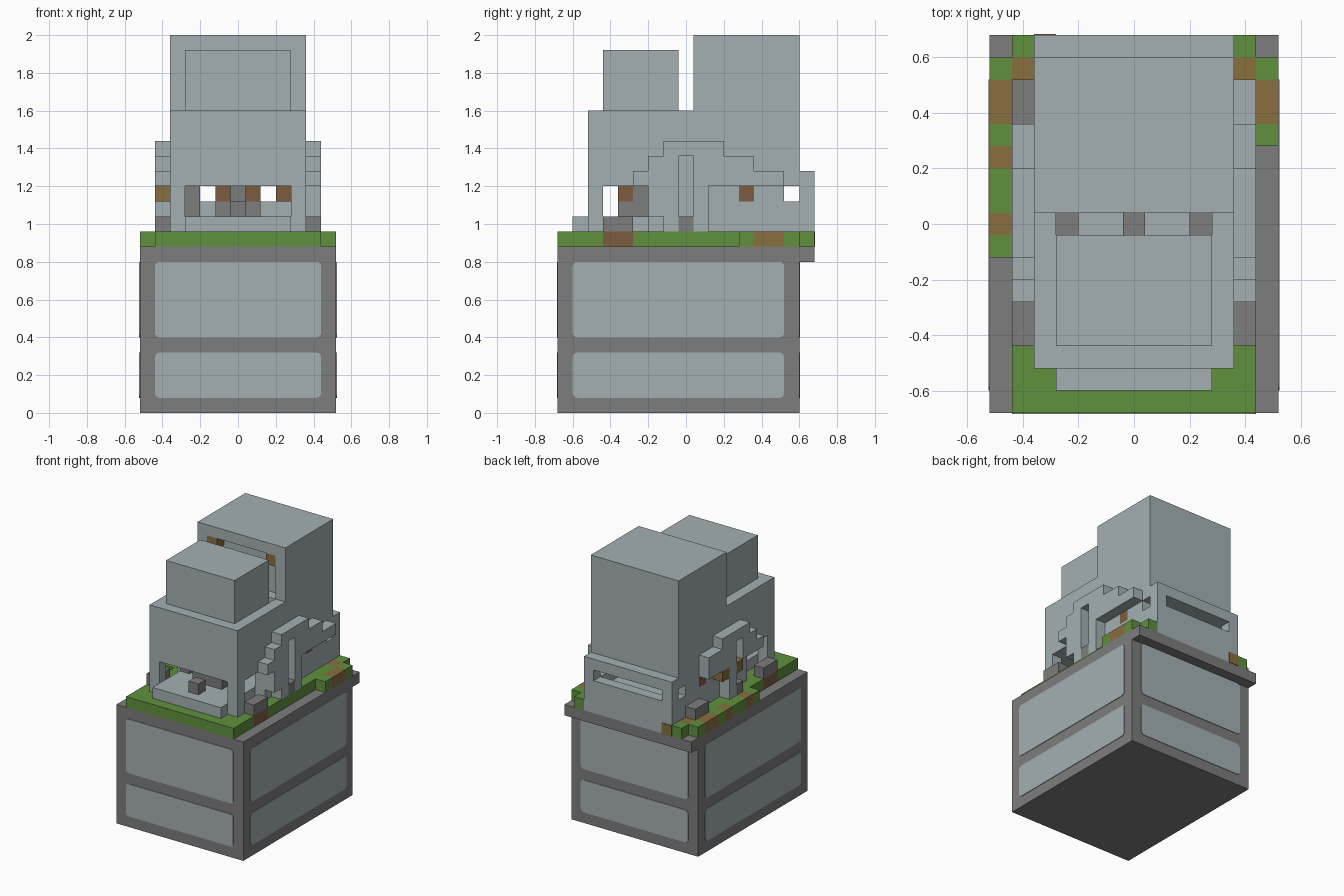
import bpy, bmesh, math

U = 0.08  # size of one building block

cube = bpy.data.objects.get("Cube")
if cube:
    bpy.data.objects.remove(cube, do_unlink=True)


def material(name, r, g, b):
    m = bpy.data.materials.new(name)
    m.use_nodes = True
    m.diffuse_color = (r, g, b, 1)
    m.node_tree.nodes["Principled BSDF"].inputs["Base Color"].default_value = (r, g, b, 1)
    return m


STONE = material("dark stone", 0.205, 0.205, 0.205)
PALE = material("pale stone", 0.367, 0.434, 0.451)
GRASS = material("grass green", 0.117, 0.283, 0.048)
EARTH = material("earth brown", 0.25, 0.156, 0.048)
CLAY = material("red clay", 0.205, 0.107, 0.051)


def finish(name, bm, mat):
    bmesh.ops.recalc_face_normals(bm, faces=bm.faces)
    me = bpy.data.meshes.new(name)
    bm.to_mesh(me)
    bm.free()
    me.materials.append(mat)
    bpy.context.collection.objects.link(bpy.data.objects.new(name, me))


def blocks(name, mat, boxes, mirror=False):
    """Boxes given in block units as x range, y range, z range."""
    bm = bmesh.new()
    for (x0, x1), (y0, y1), (z0, z1) in boxes:
        spans = [(x0, x1), (-x1, -x0)] if mirror else [(x0, x1)]
        for a, b in spans:
            vs = bmesh.ops.create_cube(bm, size=1)["verts"]
            for v in vs:
                v.co = (U * ((a + b) / 2 + v.co.x * (b - a)),
                        U * ((y0 + y1) / 2 + v.co.y * (y1 - y0)),
                        U * ((z0 + z1) / 2 + v.co.z * (z1 - z0)))
    finish(name, bm, mat)


# Plinth with a ledge at the back
blocks("plinth", STONE, [((-6.5, 6.5), (-8.5, 7.5), (0, 11)),
                         ((-6.5, 6.5), (7.5, 8.5), (10, 11))])


# Rounded pale panels, two on each side of the plinth
def panel(bm, half, centre, z0, z1, place):
    r, outline = 0.025, []
    corners = [(half - r, z1 - r), (r - half, z1 - r), (r - half, z0 + r), (half - r, z0 + r)]
    for q, (cx, cz) in enumerate(corners):
        for k in range(4):
            a = (q + k / 3) * math.pi / 2
            outline.append((centre + cx + r * math.cos(a), cz + r * math.sin(a)))
    inner = [bm.verts.new(place(u, z, -0.004)) for u, z in outline]
    outer = [bm.verts.new(place(u, z, 0.004)) for u, z in outline]
    bm.faces.new(inner)
    bm.faces.new(outer)
    for i in range(len(outline)):
        j = i - 1
        bm.faces.new((inner[j], inner[i], outer[i], outer[j]))


bm = bmesh.new()
for z0, z1 in ((1 * U, 4 * U), (5 * U, 10 * U)):
    panel(bm, 5.5 * U, 0, z0, z1, lambda u, z, d: (u, -8.5 * U - d, z))
    panel(bm, 5.5 * U, 0, z0, z1, lambda u, z, d: (u, 7.5 * U + d, z))
    panel(bm, 7 * U, -0.5 * U, z0, z1, lambda u, z, d: (6.5 * U + d, u, z))
    panel(bm, 7 * U, -0.5 * U, z0, z1, lambda u, z, d: (-6.5 * U - d, u, z))
finish("plinth_panels", bm, PALE)

# Turf layer
G = (11, 12)
R, L = (4.5, 5.5), (-5.5, -4.5)
RO, LO = (5.5, 6.5), (-6.5, -5.5)
blocks("turf", GRASS, [
    ((-4.5, 4.5), (-8.5, 7.5), G),
    (R, (-8.5, -5.5), G), (R, (-3.5, 6.5), G), (R, (7.5, 8.5), G),
    (L, (-8.5, -5.5), G), (L, (-3.5, 6.5), G), (L, (7.5, 8.5), G),
    (RO, (3.5, 4.5), G), (RO, (6.5, 7.5), G),
    (LO, (-1.5, -0.5), G), (LO, (0.5, 2.5), G), (LO, (3.5, 4.5), G), (LO, (6.5, 7.5), G)])
blocks("earth_patches", EARTH, [
    (RO, (4.5, 6.5), G), (LO, (-0.5, 0.5), G), (LO, (2.5, 3.5), G), (LO, (4.5, 6.5), G),
    (R, (6.5, 7.5), G), (L, (6.5, 7.5), G),
    ((-4.5, -3.5), (8.45, 8.55), G)])
blocks("clay_patches", CLAY, [(R, (-5.5, -3.5), G), (L, (-5.5, -3.5), G)])

# Main hall: floor, low walls with openings, solid upper storey
blocks("hall_floor", PALE, [((-3.5, 3.5), (-7.5, 7.5), (12, 13))])
W = (3.5, 4.5)
blocks("hall_walls", PALE, [
    (W, (-6.5, -5.5), (12, 15)),
    (W, (-2.5, 3.5), (12, 15)),
    (W, (3.5, 7.5), (12, 14)),
    ((2.5, 4.5), (4.5, 6.5), (14, 15))], mirror=True)
blocks("hall_upper", PALE, [
    ((-4.5, 4.5), (-6.5, 7.5), (15, 19)),
    ((-4.5, 4.5), (-6.5, -0.5), (19, 20)),
    ((-4.5, 4.5), (0.5, 7.5), (19, 20)),
    ((-4.5, -3.5), (-0.5, 0.5), (19, 20)),
    ((3.5, 4.5), (-0.5, 0.5), (19, 20))])
blocks("roof_slot_stones", STONE, [
    ((x - 0.5, x + 0.5), (-0.5, 0.5), (19, 19.3)) for x in (-3, 0, 3)])

# Back wall with a long slot
blocks("back_wall", PALE, [
    ((-4.5, 4.5), (7.5, 8.5), (11, 14)), ((-4.5, 4.5), (7.5, 8.5), (15, 16)),
    ((-4.5, -3.5), (7.5, 8.5), (14, 15)), ((3.5, 4.5), (7.5, 8.5), (14, 15))])

# Roof blocks: small one in front, tall one with a recess behind
blocks("front_roof_block", PALE, [((-3.5, 3.5), (-5.5, -0.5), (20, 24))])
blocks("rear_roof_block", PALE, [
    ((-4.5, 4.5), (1.5, 7.5), (20, 25)), ((-4.5, 4.5), (0.5, 1.5), (24, 25)),
    ((-4.5, -3.5), (0.5, 1.5), (20, 24)), ((3.5, 4.5), (0.5, 1.5), (20, 24))])
blocks("recess_blocks", EARTH, [((2.5, 3.5), (0.5, 1.5), (23, 24))], mirror=True)

# Stones seen inside the hall
blocks("inner_stones", STONE, [
    ((-1.5, 1.5), (-4.5, -2.5), (13, 14)), ((-1.5, 1.5), (-3.5, -2.5), (14, 15)),
    ((-0.5, 0.5), (-6.5, -5.5), (13, 14)), ((-3.5, -2.5), (-3.5, -2.5), (13, 15))])
blocks("inner_clay", CLAY, [
    ((0.5, 1.5), (-4.5, -3.5), (14, 15)), ((2.5, 4.5), (3.5, 4.5), (14, 15))], mirror=True)

# Stepped arch on both flanks, with a narrow niche in the middle
blocks("side_arches", PALE, [
    (R, (-3.5, -2.5), (15, 16)), (R, (-2.5, -1.5), (15, 17)),
    (R, (-1.5, -0.5), (15, 18)), (R, (-0.5, 0.5), (17, 18)), (R, (0.5, 2.5), (15, 18)),
    (R, (2.5, 4.5), (15, 17)), (R, (0.5, 1.5), (12, 15))], mirror=True)
blocks("right_arch_front_leg", PALE, [
    (R, (-1.5, -0.5), (12, 15)), (R, (-2.5, -1.5), (13, 15)), (R, (4.5, 6.5), (15, 16))])
blocks("flank_stones", STONE, [
    (R, (-5.5, -3.5), (12, 13)), (L, (-5.5, -3.5), (12, 13)),
    (R, (-0.5, 0.5), (12, 13)), (L, (-0.5, 0.5), (12, 13)), (L, (4.5, 6.5), (12, 13))])
blocks("niche_blocks", EARTH, [(L, (-0.5, 0.5), (14, 15)), (L, (1.5, 2.5), (14, 15))])
